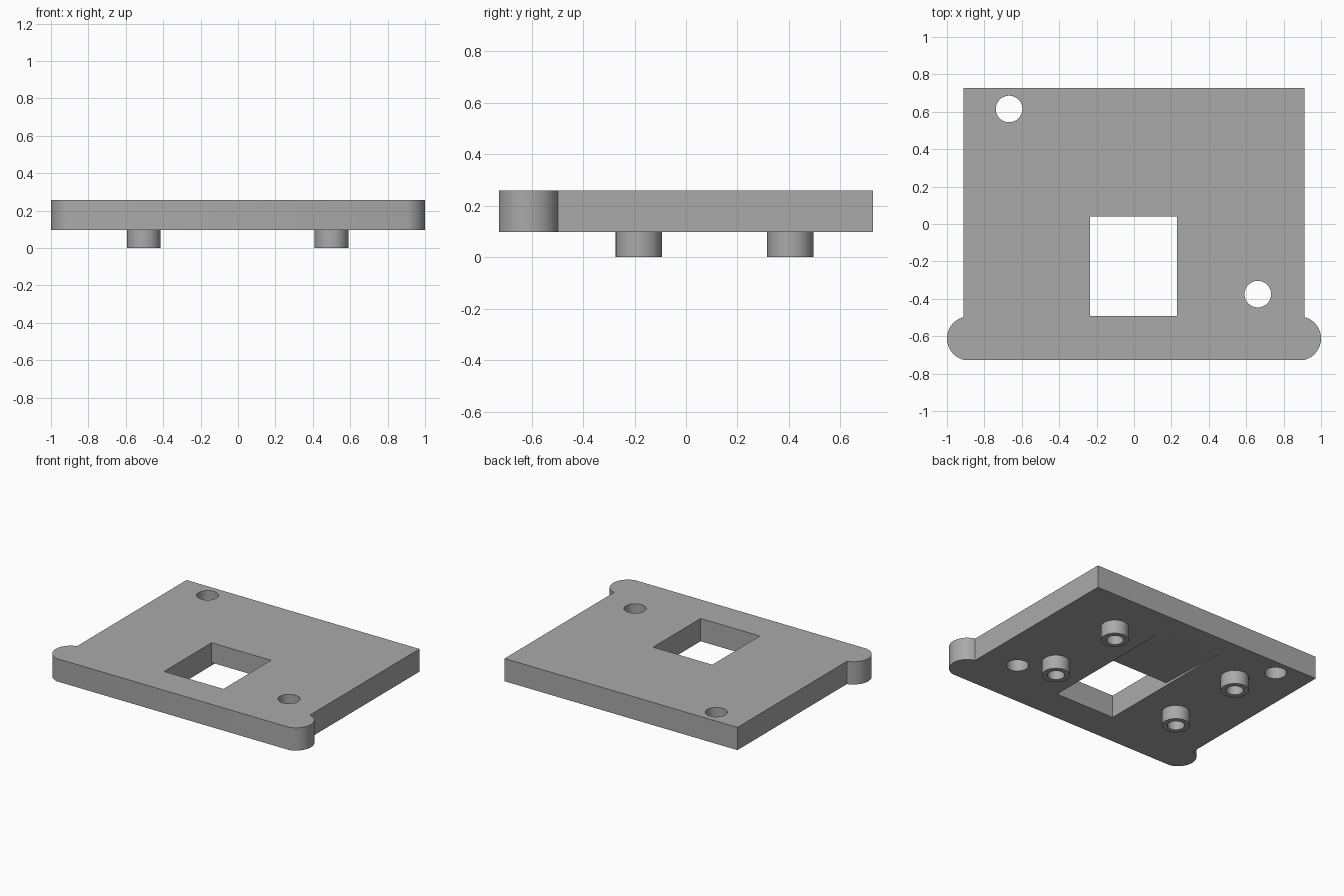
import bpy, bmesh, math
from mathutils import Vector

cube = bpy.data.objects.get("Cube")
if cube:
    bpy.data.objects.remove(cube, do_unlink=True)

grey = bpy.data.materials.new("plain grey")
grey.use_nodes = True
GREY = (0.4, 0.4, 0.4, 1)
grey.diffuse_color = GREY
grey.node_tree.nodes["Principled BSDF"].inputs["Base Color"].default_value = GREY

BOTTOM, TOP = 0.097, 0.258


def prism(name, outline, direction):
    """Extrude a closed outline of 3D points along a direction."""
    bm = bmesh.new()
    face = bm.faces.new([bm.verts.new(p) for p in outline])
    new = bmesh.ops.extrude_face_region(bm, geom=[face])["geom"]
    verts = [g for g in new if isinstance(g, bmesh.types.BMVert)]
    bmesh.ops.translate(bm, verts=verts, vec=Vector(direction))
    bmesh.ops.recalc_face_normals(bm, faces=bm.faces)
    mesh = bpy.data.meshes.new(name)
    bm.to_mesh(mesh)
    bm.free()
    mesh.materials.append(grey)
    obj = bpy.data.objects.new(name, mesh)
    bpy.context.collection.objects.link(obj)
    return obj


def cylinder(name, x, y, r, z0, z1, sides=48):
    turn = [math.tau * i / sides for i in range(sides)]
    ring = [(x + r * math.cos(a), y + r * math.sin(a), z0) for a in turn]
    return prism(name, ring, (0, 0, z1 - z0))


def cut(target, cutter):
    """Subtract the cutter for good, then delete it."""
    cutter.hide_render = True
    bpy.context.view_layer.objects.active = target
    mod = target.modifiers.new("cut", "BOOLEAN")
    mod.operation, mod.solver, mod.object = "DIFFERENCE", "EXACT", cutter
    bpy.ops.object.modifier_apply(modifier=mod.name)
    bpy.data.objects.remove(cutter, do_unlink=True)


def smooth(obj):
    bpy.ops.object.select_all(action="DESELECT")
    obj.select_set(True)
    bpy.context.view_layer.objects.active = obj
    bpy.ops.object.shade_smooth_by_angle(angle=math.radians(30))


# Plate outline: right half with its rounded ear, then mirrored
EDGE, BACK = 0.912, 0.727
ear_x, ear_y, ear_r = 0.882, -0.612, 0.118
half_angle = math.acos((EDGE - ear_x) / ear_r)
right = []
for i in range(25):
    a = -half_angle + 2 * half_angle * i / 24
    right.append((ear_x + ear_r * math.cos(a), ear_y + ear_r * math.sin(a)))
right.append((EDGE, BACK))
right[0] = (EDGE, -BACK)
outline = right + [(-x, y) for x, y in reversed(right)]
plate = prism("plate", [(x, y, BOTTOM) for x, y in outline], (0, 0, TOP - BOTTOM))

# Square window
W0, W1, FRONT, REAR = -0.234, 0.23, -0.492, 0.04
window = [(W0, FRONT, 0), (W1, FRONT, 0), (W1, REAR, 0), (W0, REAR, 0)]
cut(plate, prism("window_cutter", window, (0, 0, 0.5)))

# Shallow sloping recess under the plate, behind the window
side = [(W0, REAR - 0.1, 0.05), (W0, 0.56, 0.05), (W0, 0.56, BOTTOM + 0.002),
        (W0, REAR, BOTTOM + 0.02), (W0, REAR - 0.1, BOTTOM + 0.02)]
cut(plate, prism("recess_cutter", side, (W1 - W0, 0, 0)))

# Two screw holes
for x, y in ((-0.668, 0.615), (0.662, -0.375)):
    cut(plate, cylinder("hole_cutter", x, y, 0.071, 0, 0.5))
smooth(plate)

# Four hollow pegs below the plate
for side_name, x in (("right", -0.504), ("left", 0.5)):
    for end_name, y in (("front", -0.183), ("rear", 0.405)):
        peg = cylinder(f"{end_name}_{side_name}_peg", x, y, 0.09, 0, BOTTOM)
        cut(peg, cylinder("bore_cutter", x, y, 0.055, -0.1, BOTTOM + 0.1))
        smooth(peg)
